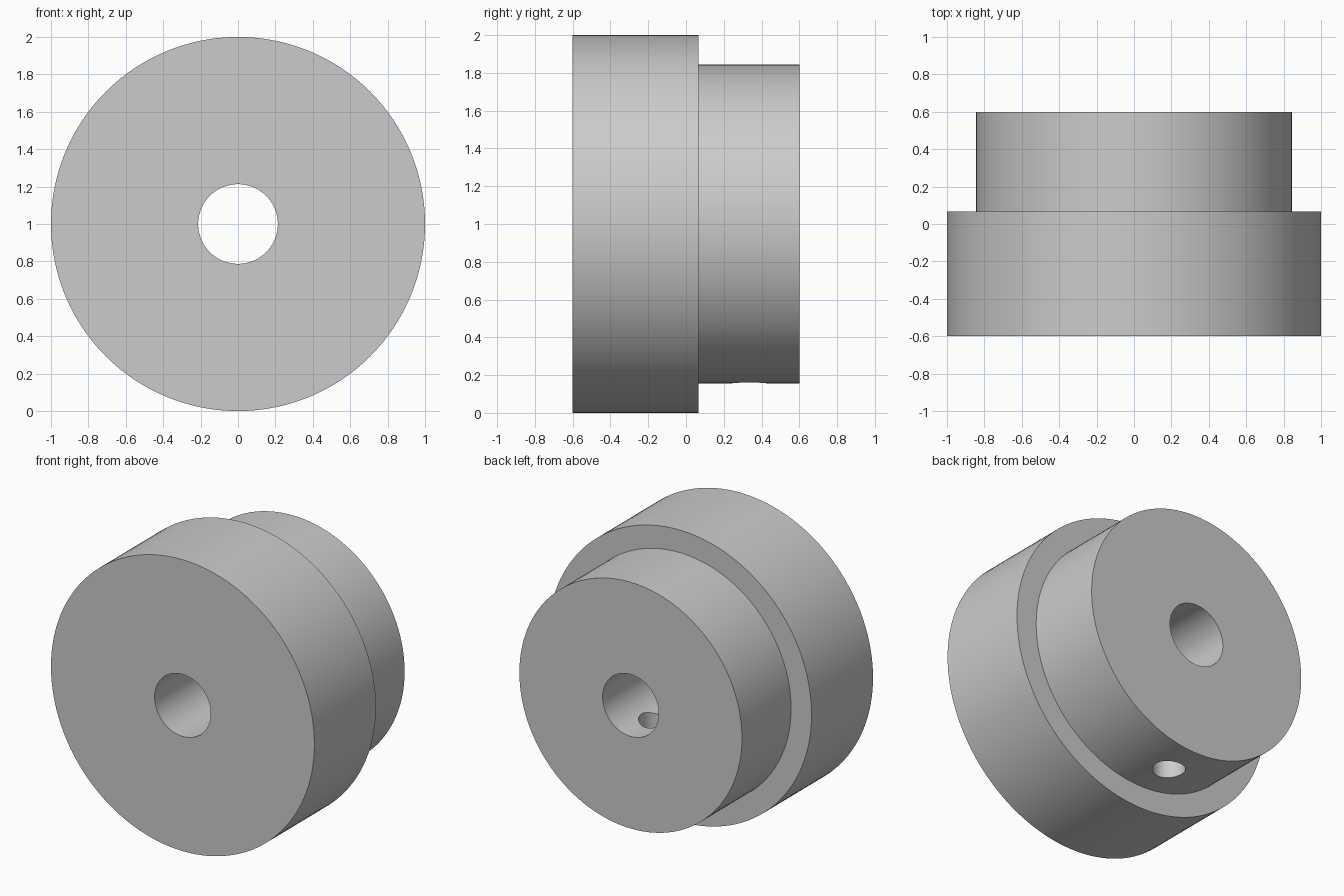
import bpy
import bmesh
import math
from mathutils import Vector

old = bpy.data.objects.get("Cube")
if old:
    bpy.data.objects.remove(old, do_unlink=True)

SEGMENTS = 128
FRONT, STEP, BACK = -0.6, 0.067, 0.6
RIM_R, HUB_R, BORE_R = 1.0, 0.845, 0.213
SCREW_R, SCREW_Y = 0.103, 0.335

metal = bpy.data.materials.new("Grey metal")
metal.use_nodes = True
grey = (0.6, 0.6, 0.6, 1.0)
metal.diffuse_color = grey
metal.node_tree.nodes["Principled BSDF"].inputs["Base Color"].default_value = grey


def lathe(name, profile):
    """Revolve a closed (radius, y) profile about the horizontal y axis."""
    bm = bmesh.new()
    verts = [bm.verts.new((r, y, 0)) for r, y in profile]
    edges = [bm.edges.new((verts[i - 1], verts[i])) for i in range(len(verts))]
    bmesh.ops.spin(bm, geom=verts + edges, cent=(0, 0, 0), axis=(0, 1, 0),
                   angle=math.tau, steps=SEGMENTS, use_duplicate=False)
    bmesh.ops.remove_doubles(bm, verts=bm.verts[:], dist=0.0001)
    bmesh.ops.recalc_face_normals(bm, faces=bm.faces[:])
    mesh = bpy.data.meshes.new(name)
    bm.to_mesh(mesh)
    bm.free()
    mesh.materials.append(metal)
    obj = bpy.data.objects.new(name, mesh)
    bpy.context.collection.objects.link(obj)
    obj.location.z = RIM_R
    return obj


# Stepped collar with a through bore
collar = lathe("stepped_collar", [
    (BORE_R, FRONT), (RIM_R, FRONT), (RIM_R, STEP),
    (HUB_R, STEP), (HUB_R, BACK), (BORE_R, BACK)])

# Set screw hole, from below the hub into the bore
bpy.ops.mesh.primitive_cylinder_add(vertices=48, radius=SCREW_R, depth=RIM_R,
                                    location=(0, SCREW_Y, RIM_R / 2))
cutter = bpy.context.object
cutter.name = "screw_hole_cutter"
cutter.hide_render = True
cutter.data.materials.append(metal)

cut = collar.modifiers.new("Screw hole", 'BOOLEAN')
cut.operation = 'DIFFERENCE'
cut.solver = 'EXACT'
cut.object = cutter

bpy.ops.object.select_all(action='DESELECT')
collar.select_set(True)
bpy.context.view_layer.objects.active = collar
bpy.ops.object.modifier_apply(modifier=cut.name)
bpy.data.objects.remove(cutter, do_unlink=True)
bpy.ops.object.shade_smooth_by_angle(angle=math.radians(30))
